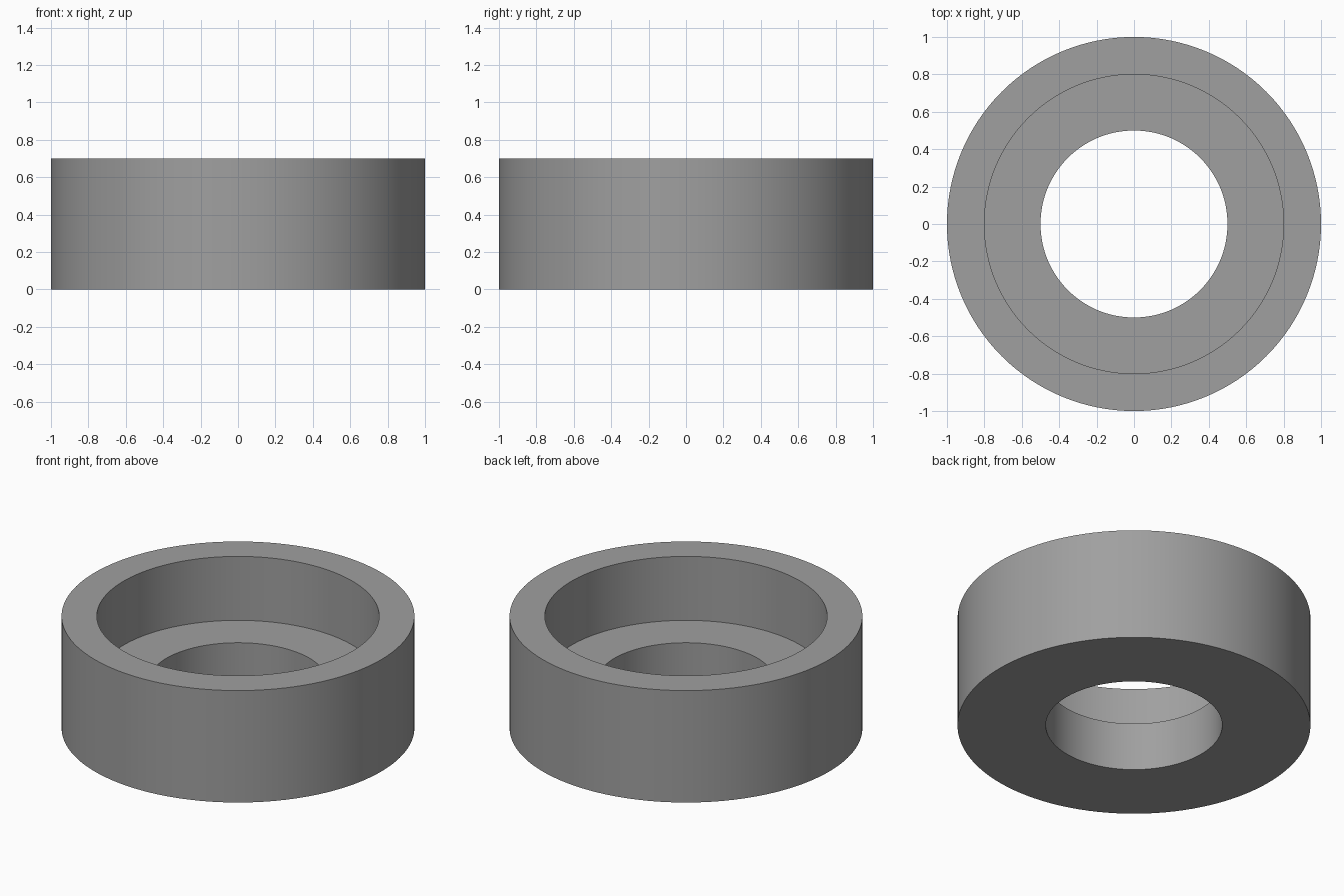
import bpy, bmesh, math

if "Cube" in bpy.data.objects:
    bpy.data.objects.remove(bpy.data.objects["Cube"])

SEGMENTS = 128

grey = bpy.data.materials.new("mid grey")
grey.diffuse_color = (0.35, 0.35, 0.35, 1.0)
grey.use_nodes = True
grey.node_tree.nodes["Principled BSDF"].inputs["Base Color"].default_value = grey.diffuse_color

# Closed cross-section of the ring (radius, height): bore, outer wall, recess, ledge
profile = [(0.5, 0.0), (1.0, 0.0), (1.0, 0.7), (0.8, 0.7), (0.8, 0.3), (0.5, 0.3)]

# Revolve the cross-section around z
bm = bmesh.new()
rings = []
for r, z in profile:
    rings.append([bm.verts.new((r * math.cos(a), r * math.sin(a), z))
                  for a in (2 * math.pi * i / SEGMENTS for i in range(SEGMENTS))])
for k, lower in enumerate(rings):
    upper = rings[(k + 1) % len(rings)]
    for i in range(SEGMENTS):
        j = (i + 1) % SEGMENTS
        bm.faces.new((lower[i], lower[j], upper[j], upper[i]))
bmesh.ops.recalc_face_normals(bm, faces=bm.faces)

mesh = bpy.data.meshes.new("counterbored_ring")
bm.to_mesh(mesh)
bm.free()
mesh.materials.append(grey)
ring = bpy.data.objects.new("counterbored_ring", mesh)
bpy.context.collection.objects.link(ring)

# Smooth walls, crisp rims
bpy.context.view_layer.objects.active = ring
ring.select_set(True)
bpy.ops.object.shade_smooth_by_angle(angle=math.radians(30))
